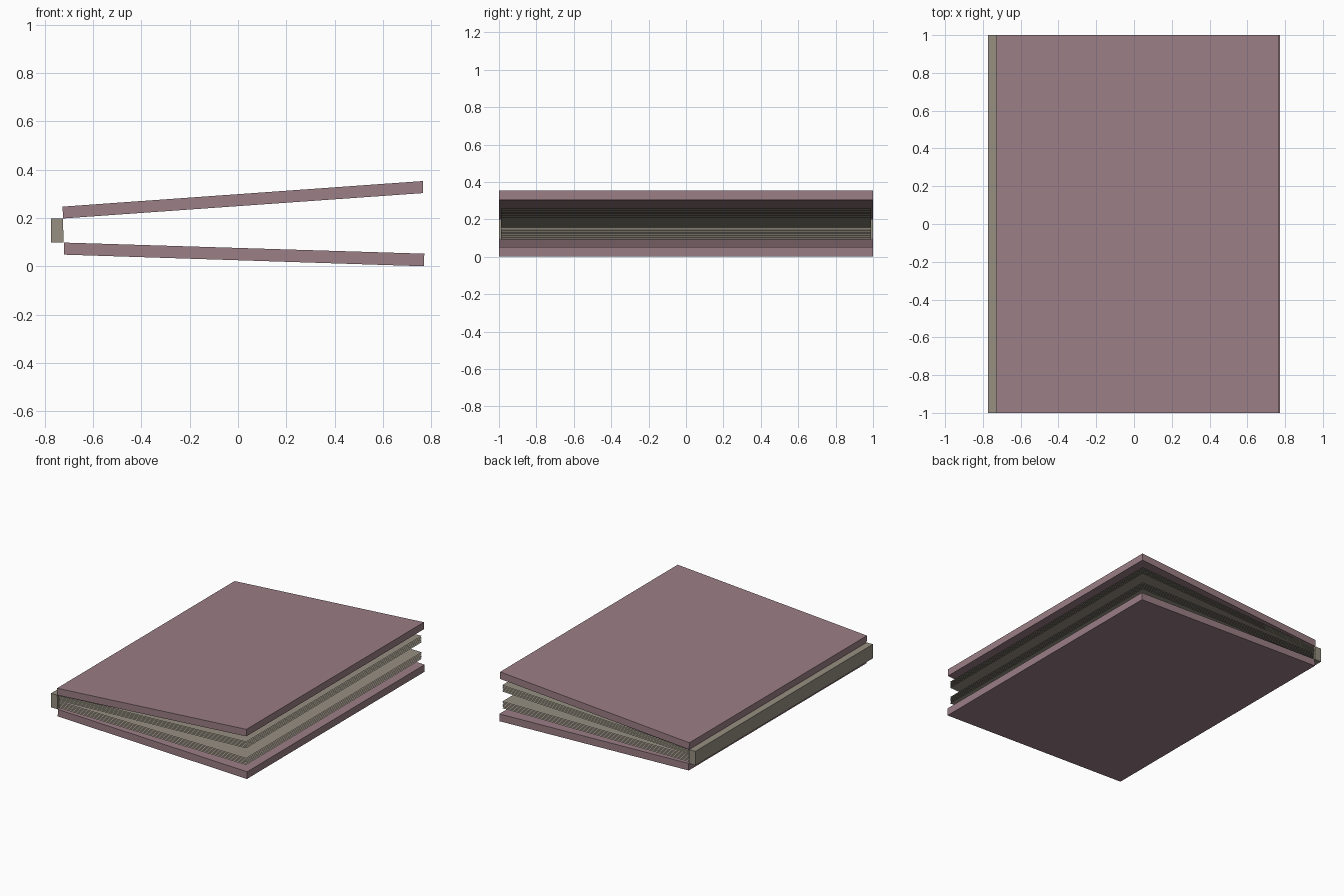
import bpy

if "Cube" in bpy.data.objects:
    bpy.data.objects.remove(bpy.data.objects["Cube"])


def material(name, color):
    m = bpy.data.materials.new(name)
    m.diffuse_color = (*color, 1.0)
    m.use_nodes = True
    m.node_tree.nodes["Principled BSDF"].inputs["Base Color"].default_value = m.diffuse_color
    return m


cover_mat = material("dusty mauve", (0.327, 0.209, 0.239))
paper_mat = material("aged paper", (0.305, 0.275, 0.220))


def make_object(name, verts, faces, mat):
    mesh = bpy.data.meshes.new(name)
    mesh.from_pydata(verts, [], faces)
    mesh.materials.append(mat)
    mesh.update()
    obj = bpy.data.objects.new(name, mesh)
    bpy.context.collection.objects.link(obj)
    return obj


def slab(name, profile, half_length, mat):
    """Extrude a four-point x/z profile (counter-clockwise from the front) along y."""
    verts = [(x, y, z) for y in (-half_length, half_length) for x, z in profile]
    faces = [(0, 1, 2, 3), (7, 6, 5, 4)]
    faces += [(i, i + 4, (i + 1) % 4 + 4, (i + 1) % 4) for i in range(4)]
    return make_object(name, verts, faces, mat)


def page_stack(name, spine_z, edge_z, count):
    """Fan of paper-thin sheets running from the spine to the open edge."""
    verts, faces = [], []
    for i in range(count):
        t = i / (count - 1)
        z0 = spine_z[0] + t * (spine_z[1] - spine_z[0])
        z1 = edge_z[0] + t * (edge_z[1] - edge_z[0])
        n = len(verts)
        verts += [(-0.725, -0.99, z0), (0.757, -0.99, z1),
                  (0.757, 0.99, z1), (-0.725, 0.99, z0)]
        faces.append((n, n + 1, n + 2, n + 3))
    return make_object(name, verts, faces, paper_mat)


# Covers, opening away from the spine
slab("bottom_cover", [(-0.722, 0.048), (0.770, 0.0), (0.772, 0.052), (-0.720, 0.098)],
     1.0, cover_mat)
slab("top_cover", [(-0.725, 0.198), (0.766, 0.303), (0.766, 0.353), (-0.727, 0.247)],
     1.0, cover_mat)

# Spine block
slab("spine", [(-0.774, 0.098), (-0.722, 0.098), (-0.726, 0.198), (-0.774, 0.198)],
     1.0, paper_mat)

# Two fanned groups of pages
page_stack("lower_pages", (0.105, 0.150), (0.093, 0.140), 6)
page_stack("upper_pages", (0.157, 0.195), (0.212, 0.257), 6)
